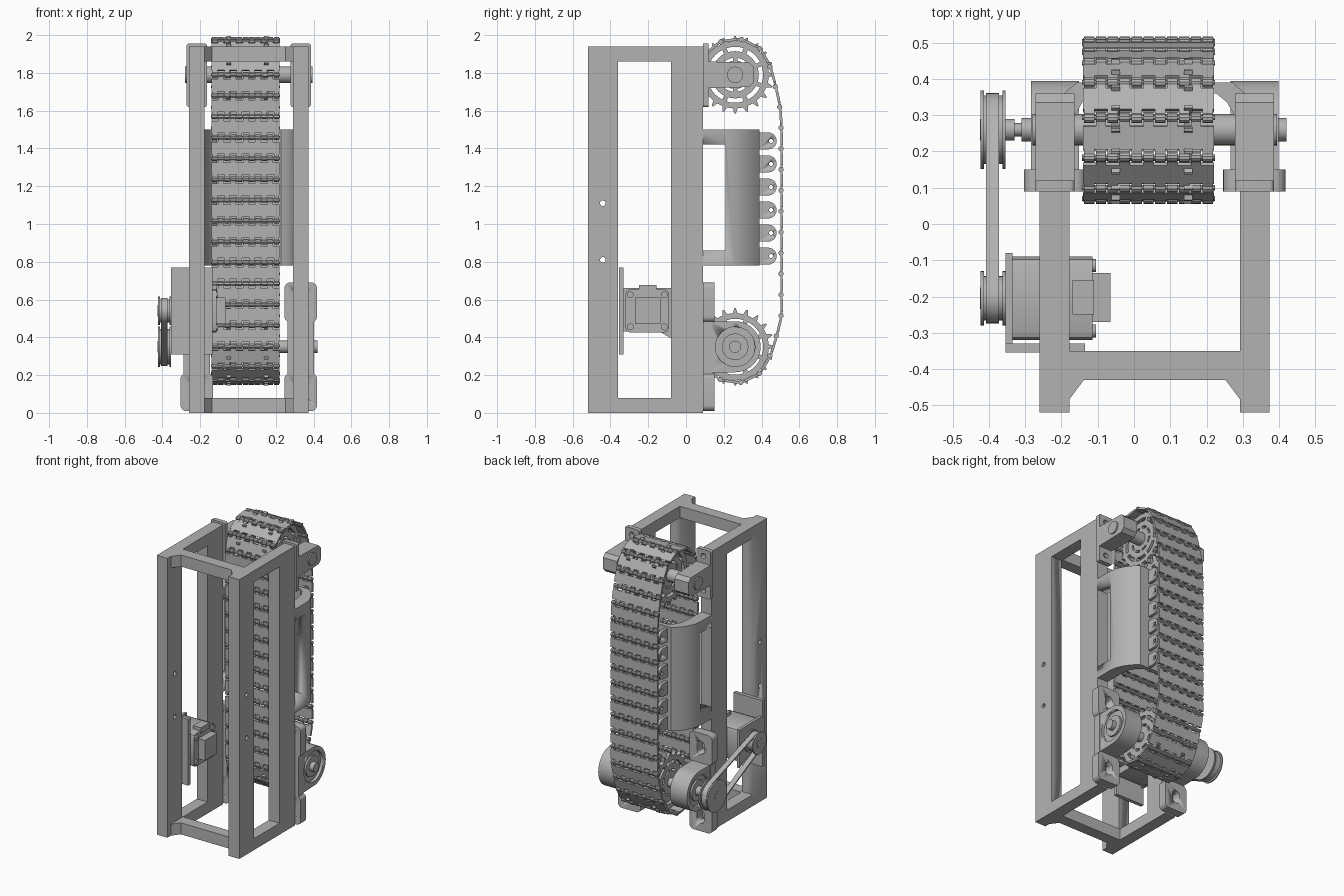
import bpy, bmesh
from math import sin, cos, pi, radians, atan2
from mathutils import Matrix, Vector

if "Cube" in bpy.data.objects:
    bpy.data.objects.remove(bpy.data.objects["Cube"])

GREY = (0.45, 0.45, 0.45, 1)
metal = bpy.data.materials.new("plain_grey")
metal.use_nodes = True
metal.diffuse_color = GREY
metal.node_tree.nodes["Principled BSDF"].inputs["Base Color"].default_value = GREY

CX = 0.057                      # middle of the frame
SHAFT_Y, TOP_Z, LOW_Z = 0.26, 1.79, 0.35
BELT_X, BELT_HALF = 0.04, 0.18


def finish(name, bm):
    bmesh.ops.recalc_face_normals(bm, faces=bm.faces)
    mesh = bpy.data.meshes.new(name)
    bm.to_mesh(mesh)
    bm.free()
    mesh.materials.append(metal)
    mesh.shade_smooth()
    mesh.set_sharp_from_angle(angle=radians(32))
    ob = bpy.data.objects.new(name, mesh)
    bpy.context.collection.objects.link(ob)
    return ob


def add_box(bm, x0, x1, y0, y1, z0, z1):
    size = Matrix.Diagonal((x1 - x0, y1 - y0, z1 - z0, 1))
    mid = Matrix.Translation(((x0 + x1) / 2, (y0 + y1) / 2, (z0 + z1) / 2))
    bmesh.ops.create_cube(bm, size=1, matrix=mid @ size)


def add_rod(bm, x0, x1, y, z, r, sides=32):
    place = Matrix.Translation(((x0 + x1) / 2, y, z)) @ Matrix.Rotation(pi / 2, 4, 'Y')
    bmesh.ops.create_cone(bm, cap_ends=True, segments=sides, radius1=r, radius2=r,
                          depth=x1 - x0, matrix=place)


def add_prism(bm, pts, axis, a, b):
    # profile in the plane across the axis, pulled from a to b
    place = {'x': lambda u, v: (a, u, v), 'y': lambda u, v: (u, a, v),
             'z': lambda u, v: (u, v, a)}[axis]
    face = bm.faces.new([bm.verts.new(place(u, v)) for u, v in pts])
    new = bmesh.ops.extrude_face_region(bm, geom=[face])["geom"]
    step = Vector([(b - a) * (axis == k) for k in "xyz"])
    bmesh.ops.translate(bm, vec=step, verts=[g for g in new if isinstance(g, bmesh.types.BMVert)])


def add_ring(bm, x0, x1, y, z, r_in, r_out, sides=40):
    loops = []
    for x, r in ((x0, r_in), (x0, r_out), (x1, r_out), (x1, r_in)):
        loops.append([bm.verts.new((x, y + r * cos(2 * pi * i / sides), z + r * sin(2 * pi * i / sides)))
                      for i in range(sides)])
    for k in range(4):
        p, q = loops[k], loops[(k + 1) % 4]
        for i in range(sides):
            j = (i + 1) % sides
            bm.faces.new((p[i], p[j], q[j], q[i]))


def round_rect(u0, u1, v0, v1, r, n=6):
    pts = []
    for k, (u, v) in enumerate(((u1 - r, v1 - r), (u0 + r, v1 - r), (u0 + r, v0 + r), (u1 - r, v0 + r))):
        for i in range(n + 1):
            a = (k + i / n) * pi / 2
            pts.append((u + r * cos(a), v + r * sin(a)))
    return pts


def cut(ob, cutter_bm):
    cutter = finish("cutter", cutter_bm)
    cutter.hide_render = True
    mod = ob.modifiers.new("cut", 'BOOLEAN')
    mod.operation, mod.solver, mod.object = 'DIFFERENCE', 'EXACT', cutter
    mesh = bpy.data.meshes.new_from_object(ob.evaluated_get(bpy.context.evaluated_depsgraph_get()))
    ob.modifiers.clear()
    ob.data = mesh
    bpy.data.objects.remove(cutter)


# frame, guide walls and bearings, once per side
for side, s in (("left", 1), ("right", -1)):
    x_in, x_out = sorted((CX + s * 0.235, CX + s * 0.317))
    bm = bmesh.new()
    add_box(bm, x_in, x_out, -0.52, 0.09, 0, 1.94)
    frame = finish(side + "_side_frame", bm)
    bm = bmesh.new()
    add_box(bm, x_in - 1, x_out + 1, -0.36, -0.08, 0.08, 1.86)
    for z in (0.81, 1.11):
        add_rod(bm, x_in - 1, x_out + 1, -0.44, z, 0.015, 16)
    cut(frame, bm)

    # curved guide wall with a tall window
    outer = [(0.317, 0.09), (0.317, 0.21), (0.31, 0.26), (0.285, 0.315), (0.25, 0.36), (0.215, 0.39)]
    inner = [(0.17, 0.39), (0.17, 0.36), (0.2, 0.335), (0.225, 0.29), (0.235, 0.21), (0.235, 0.09)]
    bm = bmesh.new()
    add_prism(bm, [(CX + s * u, v) for u, v in outer + inner], 'z', 0.78, 1.5)
    wall = finish(side + "_guide_wall", bm)
    bm = bmesh.new()
    add_box(bm, x_in - 0.1, x_out + 0.1, 0.08, 0.21, 0.86, 1.42)
    cut(wall, bm)

    # upper bearing: base plate, arm and cap
    ux = CX + s * 0.275
    bm = bmesh.new()
    add_prism(bm, round_rect(ux - 0.054, ux + 0.054, 1.62, 1.955, 0.012), 'y', 0.09, 0.12)
    plate = finish(side + "_upper_bearing_plate", bm)
    bm = bmesh.new()
    for z in (1.67, 1.91):
        add_prism(bm, round_rect(ux - 0.018, ux + 0.018, z - 0.018, z + 0.018, 0.017), 'y', 0.085, 0.13)
    cut(plate, bm)
    bm = bmesh.new()
    arm = [(0.115, 1.72), (0.335, 1.725), (0.36, 1.75), (0.36, 1.83), (0.335, 1.855), (0.115, 1.86)]
    add_prism(bm, arm, 'x', ux - 0.054, ux + 0.054)
    finish(side + "_upper_bearing_arm", bm)

    # lower bearing: lobed base with slots, rounded housing, raised rings
    lx = CX + s * 0.275
    bm = bmesh.new()
    for z0, z1 in ((0.01, 0.21), (0.48, 0.69)):
        add_prism(bm, round_rect(lx - 0.086, lx + 0.086, z0, z1, 0.03), 'y', 0.09, 0.15)
    lobes = finish(side + "_lower_bearing_feet", bm)
    bm = bmesh.new()
    for z in (0.11, 0.59):
        add_prism(bm, round_rect(lx - 0.028, lx + 0.028, z - 0.045, z + 0.045, 0.027), 'y', 0.08, 0.17)
    cut(lobes, bm)
    bm = bmesh.new()
    add_box(bm, lx - 0.07, lx + 0.07, 0.09, 0.14, 0.2, 0.49)
    arc = [(SHAFT_Y + 0.135 * cos(a), LOW_Z + 0.135 * sin(a))
           for a in [radians(-90 + 9 * i) for i in range(21)]]
    add_prism(bm, [(0.12, 0.21)] + arc + [(0.12, 0.485)], 'x', lx - 0.066, lx + 0.066)
    housing = finish(side + "_lower_bearing_housing", bm)
    bm = bmesh.new()
    for e in (-1, 1):
        f = lx + e * 0.066
        add_rod(bm, f - 0.02, f + 0.02, SHAFT_Y, LOW_Z, 0.105)
    cut(housing, bm)
    bm = bmesh.new()
    add_ring(bm, lx - 0.058, lx + 0.058, SHAFT_Y, LOW_Z, 0.03, 0.07)
    finish(side + "_lower_bearing_insert", bm)

# cross bars with corner braces
for name, z in (("bottom", 0), ("top", 1.86)):
    half = [(0.24, -0.35), (0.24, -0.49), (0.195, -0.43)]
    bm = bmesh.new()
    add_prism(bm, [(CX + u, v) for u, v in half] + [(CX - u, v) for u, v in reversed(half)], 'z', z, z + 0.08)
    finish(name + "_cross_bar", bm)

# guide back plate and the rounded roller tabs behind the belt
bm = bmesh.new()
add_box(bm, CX - 0.2, CX + 0.2, 0.36, 0.39, 0.78, 1.5)
finish("guide_back_plate", bm)
for i in range(6):
    z = 0.83 + i * 0.122
    bm = bmesh.new()
    tip = [(0.435 + 0.045 * cos(a), z + 0.045 * sin(a)) for a in [radians(-90 + 15 * k) for k in range(13)]]
    for x in (-0.13, -0.05, 0.03, 0.11, 0.19):
        add_prism(bm, [(0.38, z - 0.045)] + tip + [(0.38, z + 0.045)], 'x', x, x + 0.02)
    tabs = finish("guide_tabs", bm)
    bm = bmesh.new()
    add_rod(bm, -0.3, 0.4, 0.45, z, 0.011, 12)
    cut(tabs, bm)

# shafts
bm = bmesh.new()
add_rod(bm, -0.28, 0.395, SHAFT_Y, TOP_Z, 0.043)
finish("upper_shaft", bm)
bm = bmesh.new()
add_rod(bm, -0.31, 0.42, SHAFT_Y, LOW_Z, 0.032)
add_rod(bm, -0.425, -0.3, SHAFT_Y, LOW_Z, 0.018)
finish("lower_shaft", bm)

# spoked sprockets
TEETH = 20
for z in (TOP_Z, LOW_Z):
    for x in (-0.05, 0.15):
        bm = bmesh.new()
        a, b = x - 0.012, x + 0.012
        for r_in, r_out in ((0.03, 0.075), (0.09, 0.125), (0.148, 0.178)):
            add_ring(bm, a, b, SHAFT_Y, z, r_in, r_out)
        for k in range(TEETH):
            pts = [(SHAFT_Y + r * cos(2 * pi * (k + d) / TEETH), z + r * sin(2 * pi * (k + d) / TEETH))
                   for r, d in ((0.17, -0.3), (0.205, -0.06), (0.205, 0.06), (0.17, 0.3))]
            add_prism(bm, pts, 'x', a, b)
        for k in range(8):
            for r0, r1, turn in ((0.07, 0.095, 0), (0.12, 0.152, 0.5)):
                t = 2 * pi * (k + turn) / 8
                pts = [(SHAFT_Y + r * cos(t) - w * sin(t), z + r * sin(t) + w * cos(t))
                       for r, w in ((r0, -0.012), (r1, -0.012), (r1, 0.012), (r0, 0.012))]
                add_prism(bm, pts, 'x', a, b)
        finish("sprocket", bm)

# belt path in the side plane, then evenly spaced hinges
R = 0.19
arc_at = lambda z, deg: Vector((SHAFT_Y + R * cos(radians(deg)), z + R * sin(radians(deg))))
path = [arc_at(TOP_Z, 180 - 4 * i) for i in range(41)]
path += [Vector((0.485, 1.68)), Vector((0.503, 1.58)), Vector((0.503, 0.5)), Vector((0.485, 0.43))]
path += [arc_at(LOW_Z, -20 - 4 * i) for i in range(41)]
path.append(path[0])
lengths = [(q - p).length for p, q in zip(path, path[1:])]
count = round(sum(lengths) / 0.111)
pitch = sum(lengths) / count


def along(d):
    for p, q, n in zip(path, path[1:], lengths):
        if d <= n:
            return p.lerp(q, d / n)
        d -= n
    return path[-1]


# one link with interlocking knuckles, shared by the whole belt
bm = bmesh.new()
add_box(bm, -BELT_HALF, BELT_HALF, -0.032, 0.032, -0.004, 0.01)
slot = 2 * BELT_HALF / 11
for k in range(11):
    x0, e = -BELT_HALF + k * slot, 1 if k % 2 else -1
    tip = e * pitch / 2
    add_box(bm, x0 + 0.002, x0 + slot - 0.002, min(0, tip), max(0, tip), -0.003, 0.009)
    add_rod(bm, x0 + 0.002, x0 + slot - 0.002, tip, 0, 0.014, 10)
add_rod(bm, -BELT_HALF - 0.003, BELT_HALF + 0.003, pitch / 2, 0, 0.007, 8)
link = finish("belt_link", bm)
for i in range(count):
    p, q = along(i * pitch), along((i + 1) * pitch)
    ob = link if i == 0 else link.copy()
    if i:
        bpy.context.collection.objects.link(ob)
    mid, d = (p + q) / 2, q - p
    # path runs clockwise, so flip the link to face outwards
    ob.matrix_world = Matrix.Translation((BELT_X, mid.x, mid.y)) @ Matrix.Rotation(atan2(d.y, d.x), 4, 'X')

# pulleys and drive belt
MY, MZ = -0.205, 0.54
for name, y, z, r in (("driven_pulley", SHAFT_Y, LOW_Z, 0.108), ("motor_pulley", MY, MZ, 0.075)):
    bm = bmesh.new()
    add_rod(bm, -0.415, -0.36, y, z, r - 0.014)
    for x in (-0.423, -0.363):
        add_rod(bm, x, x + 0.009, y, z, r)
    add_rod(bm, -0.43 + 0.005, -0.33, y, z, 0.03)
    finish(name, bm)
run = Vector((SHAFT_Y - MY, LOW_Z - MZ))
t = atan2(run.y, run.x)
wrap = lambda grow: [(y + (r + grow) * cos(t + f + pi * i / 16), z + (r + grow) * sin(t + f + pi * i / 16))
                     for y, z, r, f in ((SHAFT_Y, LOW_Z, 0.094, -pi / 2), (MY, MZ, 0.061, pi / 2))
                     for i in range(17)]
bm = bmesh.new()
add_prism(bm, wrap(0.008), 'x', -0.408, -0.372)
drive = finish("drive_belt", bm)
bm = bmesh.new()
add_prism(bm, wrap(-0.002), 'x', -0.45, -0.33)
cut(drive, bm)

# motor with bracket
bm = bmesh.new()
add_prism(bm, round_rect(-0.32, -0.09, 0.425, 0.655, 0.025, 2), 'x', -0.335, -0.115)
finish("motor_body", bm)
bm = bmesh.new()
add_box(bm, -0.14, -0.065, -0.27, -0.135, 0.47, 0.61)
add_box(bm, -0.17, -0.11, -0.25, -0.155, 0.64, 0.678)
for y in (-0.295, -0.115):
    for z in (0.455, 0.625):
        add_rod(bm, -0.12, -0.105, y, z, 0.018, 16)
finish("motor_connector", bm)
bm = bmesh.new()
add_box(bm, -0.355, -0.135, -0.355, -0.33, 0.31, 0.77)
add_prism(bm, [(-0.34, 0.43), (-0.14, 0.43), (-0.08, 0.395), (-0.08, 0.66), (-0.34, 0.66)], 'x', -0.355, -0.335)
finish("motor_bracket", bm)
